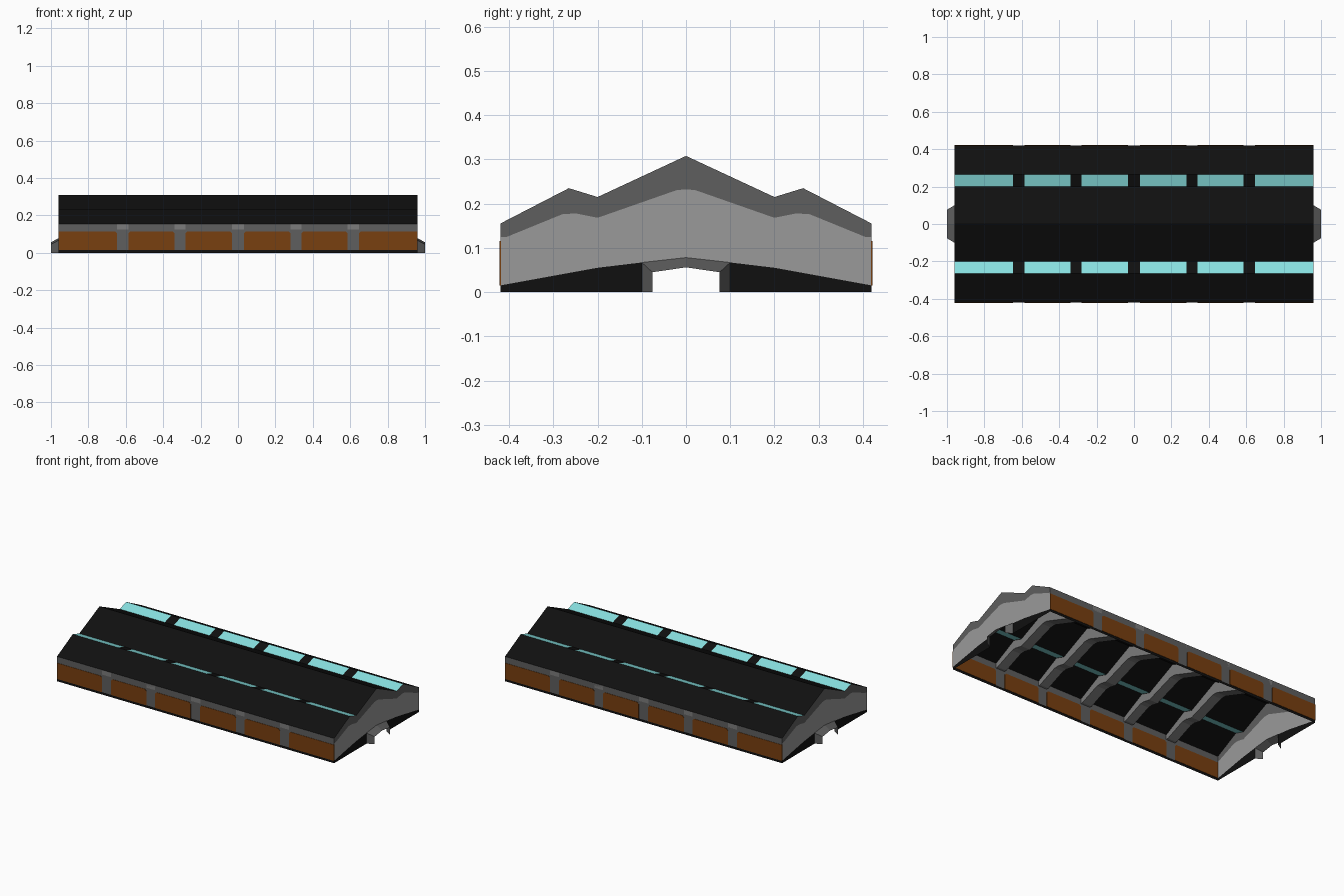
import bpy, bmesh

if "Cube" in bpy.data.objects:
    bpy.data.objects.remove(bpy.data.objects["Cube"])


def material(name, rgb):
    m = bpy.data.materials.new(name)
    m.diffuse_color = (*rgb, 1)
    m.use_nodes = True
    m.node_tree.nodes["Principled BSDF"].inputs["Base Color"].default_value = m.diffuse_color
    return m


BLACK = material("roof black", (0.005, 0.005, 0.005))
DARK = material("dark grey", (0.113, 0.113, 0.113))
LIGHT = material("light grey", (0.32, 0.32, 0.32))
RIB = material("rib grey", (0.2, 0.2, 0.2))
BROWN = material("door brown", (0.19, 0.05, 0.005))
TEAL = material("skylight teal", (0.25, 0.76, 0.76))


def make(name, polys, mats, thickness=None):
    """polys: list of (points, material index); thickness extrudes by a vector."""
    bm = bmesh.new()
    for pts, mi in polys:
        f = bm.faces.new([bm.verts.new(p) for p in pts])
        f.material_index = mi
    bmesh.ops.remove_doubles(bm, verts=bm.verts, dist=1e-5)
    if thickness:
        r = bmesh.ops.extrude_face_region(bm, geom=bm.faces[:], use_keep_orig=True)
        moved = [v for v in r["geom"] if isinstance(v, bmesh.types.BMVert)]
        bmesh.ops.translate(bm, verts=moved, vec=thickness)
    bmesh.ops.recalc_face_normals(bm, faces=bm.faces)
    me = bpy.data.meshes.new(name)
    bm.to_mesh(me)
    bm.free()
    for m in mats:
        me.materials.append(m)
    ob = bpy.data.objects.new(name, me)
    bpy.context.collection.objects.link(ob)
    return ob


def mirrored(half):
    """Half profile from the outside to the centre line, mirrored across y = 0."""
    return half + [(-y, z) for y, z in reversed(half[:-1])]


L, W = 0.96, 0.42
ROOF = mirrored([(W, 0.155), (0.265, 0.235), (0.2, 0.215), (0, 0.308)])
TRUSS = mirrored([(W, 0.125), (0.405, 0.125), (0.28, 0.176), (0.25, 0.178),
                  (0.2, 0.168), (0.02, 0.231), (0, 0.232)])
SILL = mirrored([(W, 0.015), (0.2, 0.055), (0.1, 0.067), (0, 0.078)])
# bay limits along the length: bays alternate with posts
XS = [-L, -0.648, -0.585, -0.34, -0.28, -0.033, 0.033, 0.28, 0.34, 0.585, 0.648, L]

# roof sheet, with skylights in the two inward-facing strips
cells = []
for j, ((ya, za), (yb, zb)) in enumerate(zip(ROOF, ROOF[1:])):
    for i, (xa, xb) in enumerate(zip(XS, XS[1:])):
        glass = j in (1, 4) and i % 2 == 0
        cells.append(([(xa, ya, za), (xb, ya, za), (xb, yb, zb), (xa, yb, zb)], int(glass)))
make("roof", cells, [BLACK, TEAL])

# ribs under the roof at each post
rib = [(y, z - 0.002) for y, z in ROOF] + TRUSS[::-1]
for i in range(1, 11, 2):
    xa, xb = XS[i], XS[i + 1]
    make(f"roof_rib_{i // 2 + 1}", [([(xa, y, z) for y, z in rib], 0)], [RIB], (xb - xa, 0, 0))

for side, s in (("front", -1), ("back", 1)):
    # long wall with a black foot
    y = s * W
    wall = [([(-L, y, a), (L, y, a), (L, y, b), (-L, y, b)], mi)
            for a, b, mi in ((0, 0.015, 0), (0.015, 0.155, 1))]
    make(side + "_wall", wall, [BLACK, DARK])
    # door plates with clipped top corners
    for i in range(0, 11, 2):
        xa, xb = XS[i], XS[i + 1]
        ca = 0 if i == 0 else 0.01
        cb = 0 if i == 10 else 0.01
        pts = [(xa, 0.015), (xb, 0.015), (xb, 0.115 - cb), (xb - cb, 0.115),
               (xa + ca, 0.115), (xa, 0.115 - ca)]
        pts = list(dict.fromkeys(pts))
        make(f"{side}_door_{i // 2 + 1}", [([(x, y - 0.002, z) for x, z in pts], 0)],
             [BROWN], (0, 0.004, 0))

for side, s in (("left", -1), ("right", 1)):
    # end wall: truss band, gable panel and black foot either side of the opening
    x = s * L
    foot = [(W, 0), (W, 0.015), (0.2, 0.055), (0.1, 0.067), (0.1, 0)]
    parts = [(ROOF + TRUSS[::-1], 1), (TRUSS + SILL[::-1], 2),
             (foot, 0), ([(-y, z) for y, z in foot], 0)]
    make(side + "_end_wall", [([(x, y, z) for y, z in p], mi) for p, mi in parts],
         [BLACK, DARK, LIGHT])
    # tapering porch around the opening
    inner = mirrored([(0.1, 0), (0.1, 0.067), (0, 0.078)])
    outer = mirrored([(0.076, 0), (0.076, 0.045), (0, 0.056)])
    quads = [([(x, *inner[k]), (x, *inner[k + 1]), (s, *outer[k + 1]), (s, *outer[k])], 0)
             for k in range(4)]
    make(side + "_porch", quads, [DARK])
